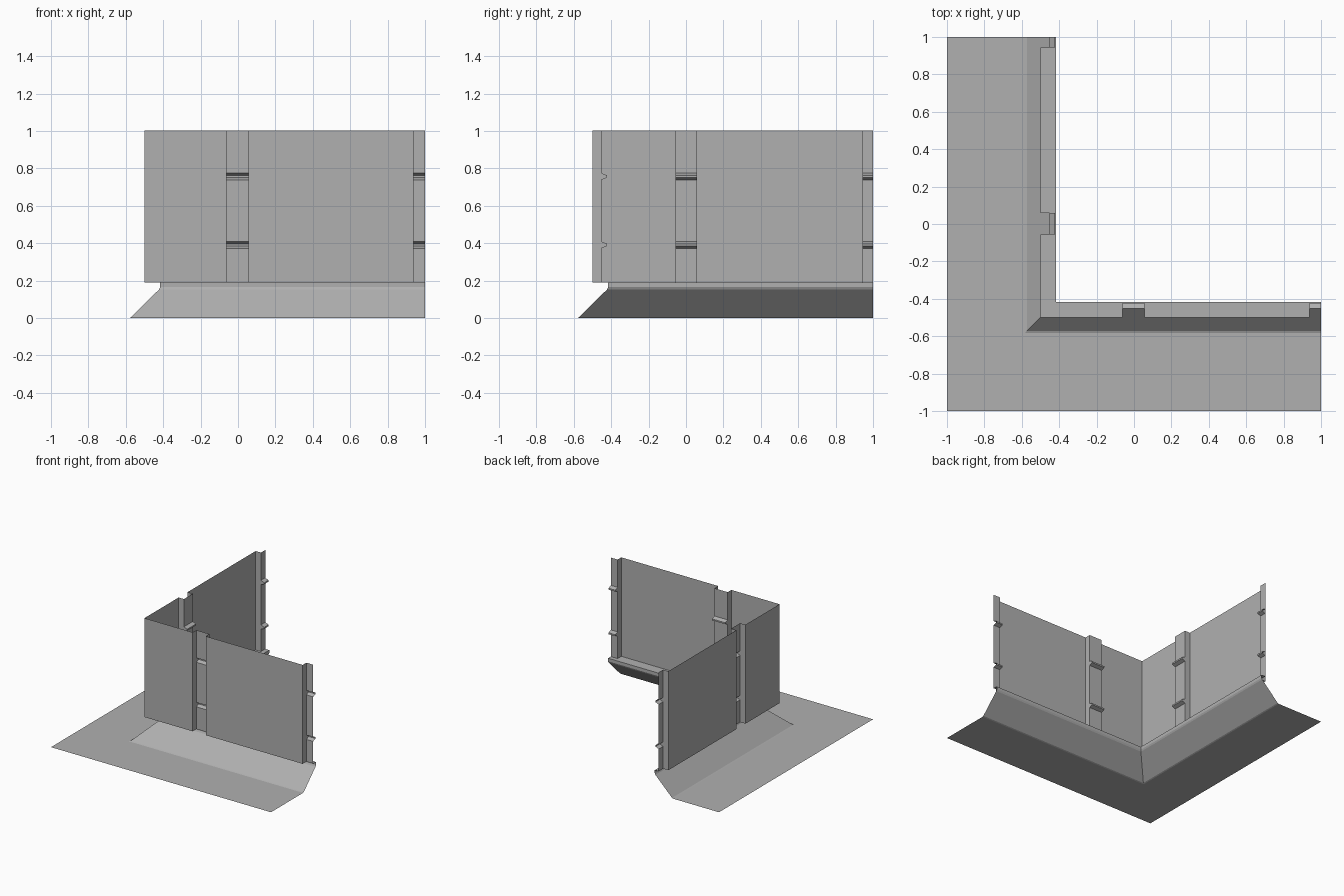
import bpy, bmesh
from mathutils import Vector

if "Cube" in bpy.data.objects:
    bpy.data.objects.remove(bpy.data.objects["Cube"])

LIP, WALL, DEEP = -0.416, -0.5, -0.452      # offsets of ledge, wall and recess
Z0, TOP = 0.19, 1.003

grey = bpy.data.materials.new("dark_grey")
grey.diffuse_color = (0.435, 0.435, 0.435, 1)
grey.use_nodes = True
grey.node_tree.nodes["Principled BSDF"].inputs["Base Color"].default_value = grey.diffuse_color


class Builder:
    """Collects faces given as (along, offset, height) for both wings."""
    def __init__(self):
        self.bm = bmesh.new()

    def face(self, pts, mirror):
        self.bm.faces.new([self.bm.verts.new((d, s, z) if mirror else (s, d, z))
                           for s, d, z in pts])

    def finish(self, name):
        bm = self.bm
        bmesh.ops.remove_doubles(bm, verts=bm.verts, dist=1e-4)
        bmesh.ops.recalc_face_normals(bm, faces=bm.faces)
        bm.normal_update()
        total = sum((f.normal * f.calc_area() for f in bm.faces), Vector())
        if total.dot(Vector((-1, -1, 0.5))) < 0:
            bmesh.ops.reverse_faces(bm, faces=bm.faces)
        me = bpy.data.meshes.new(name)
        bm.to_mesh(me)
        bm.free()
        me.materials.append(grey)
        bpy.context.collection.objects.link(bpy.data.objects.new(name, me))


# Ground strip and sloped skirt with softened bends, mitred at the corner
base = Builder()
profile = [(-1, 0), (-0.583, 0), (-0.573, 0.004), (-0.422, 0.153), (LIP, 0.165), (LIP, Z0)]
for mirror in (False, True):
    for (d0, z0), (d1, z1) in zip(profile, profile[1:]):
        base.face([(d0, d0, z0), (1, d0, z0), (1, d1, z1), (d1, d1, z1)], mirror)
base.finish("ground_and_skirt")

# Walls: flat panels alternating with grooved recesses
flat = [(WALL, Z0), (WALL, TOP)]
grooved = [(DEEP, Z0)]
for z in (0.391, 0.757):
    grooved += [(DEEP, z - 0.018), (-0.422, z - 0.006),
                (-0.422, z + 0.006), (DEEP, z + 0.018)]
grooved.append((DEEP, TOP))

walls = Builder()
for mirror, stops in ((False, (WALL, -0.062, 0.057, 0.938, 1)),
                      (True, (WALL, -0.057, 0.059, 0.943, 1))):
    for i, (a, b) in enumerate(zip(stops, stops[1:])):
        rows = [(LIP, Z0)] + (grooved if i % 2 else flat)
        for j, ((d0, z0), (d1, z1)) in enumerate(zip(rows, rows[1:])):
            a0 = LIP if i == 0 and j == 0 else a      # ledge mitre at the corner
            walls.face([(a0, d0, z0), (b, d0, z0), (b, d1, z1), (a, d1, z1)], mirror)
    # Recess side faces
    for s in stops[1:-1]:
        walls.face([(s, d, z) for d, z in flat + grooved[::-1]], mirror)
walls.finish("grooved_walls")
